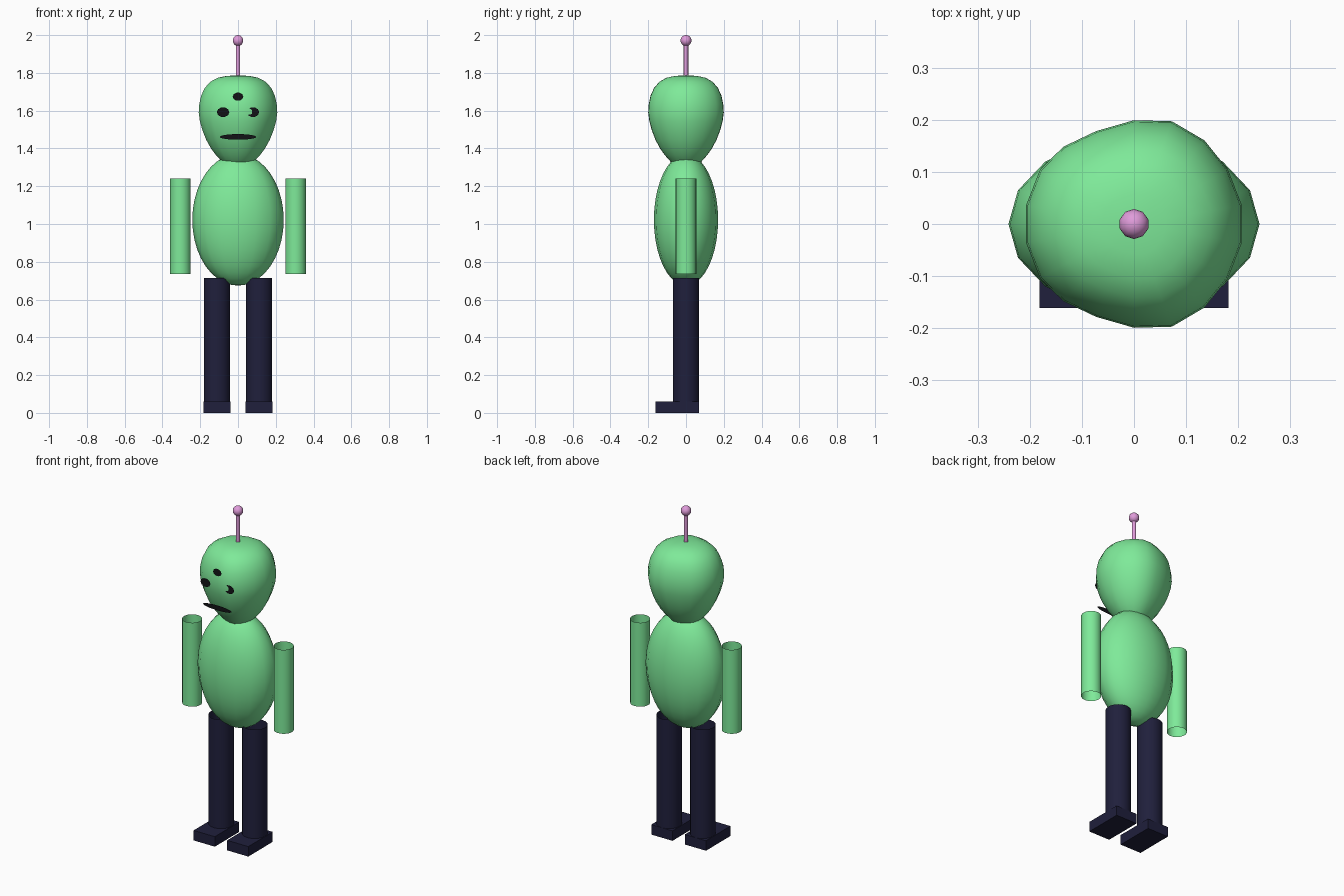
import bpy, bmesh, math
from mathutils import Matrix, Vector

if "Cube" in bpy.data.objects:
    bpy.data.objects.remove(bpy.data.objects["Cube"])


def material(name, rgb):
    m = bpy.data.materials.new(name)
    m.diffuse_color = (*rgb, 1)
    m.use_nodes = True
    m.node_tree.nodes["Principled BSDF"].inputs["Base Color"].default_value = m.diffuse_color
    return m


GREEN = material("green", (0.21, 0.82, 0.32))
NAVY = material("navy", (0.014, 0.014, 0.045))
PINK = material("pink", (0.74, 0.33, 0.70))
BLACK = material("black", (0.006, 0.006, 0.008))


def finish(name, bm, mat, smooth=True):
    me = bpy.data.meshes.new(name)
    bm.to_mesh(me)
    bm.free()
    ob = bpy.data.objects.new(name, me)
    bpy.context.collection.objects.link(ob)
    me.materials.append(mat)
    for p in me.polygons:
        p.use_smooth = smooth
    return ob


def ellipsoid(name, centre, radii, segs, rings, mat):
    bm = bmesh.new()
    m = Matrix.Translation(centre) @ Matrix.Diagonal((*radii, 1))
    bmesh.ops.create_uvsphere(bm, u_segments=segs, v_segments=rings, radius=1, matrix=m)
    return finish(name, bm, mat)


def tube(name, x, y, z0, z1, r, segs, mat):
    # open-ended cylinder
    bm = bmesh.new()
    bmesh.ops.create_cone(bm, segments=segs, radius1=r, radius2=r, depth=z1 - z0,
                          matrix=Matrix.Translation((x, y, (z0 + z1) / 2)))
    return finish(name, bm, mat)


def open_tube(*args):
    ob = tube(*args)
    bm = bmesh.new()
    bm.from_mesh(ob.data)
    caps = [f for f in bm.faces if abs(f.normal.z) > 0.9]
    bmesh.ops.delete(bm, geom=caps, context='FACES_ONLY')
    bm.to_mesh(ob.data)
    bm.free()
    return ob


def box(name, lo, hi, mat):
    lo, hi = Vector(lo), Vector(hi)
    bm = bmesh.new()
    bmesh.ops.create_cube(bm, size=1, matrix=Matrix.Translation((lo + hi) / 2)
                          @ Matrix.Diagonal((*(hi - lo), 1)))
    return finish(name, bm, mat, False)


def disc(name, x, z, rx, rz, segs, mat):
    # flat oval facing forward, just at the front of the head
    bm = bmesh.new()
    a = [2 * math.pi * i / segs for i in range(segs)]
    bm.faces.new([bm.verts.new((x + rx * math.cos(t), -0.197, z + rz * math.sin(t))) for t in a])
    return finish(name, bm, mat, False)


# Head: egg profile swept round a slightly lopsided 18-sided outline
profile = [(0.05, 1.305), (0.085, 1.33), (0.117, 1.365), (0.143, 1.40), (0.168, 1.445),
           (0.188, 1.495), (0.202, 1.545), (0.208, 1.59), (0.205, 1.635), (0.195, 1.68),
           (0.176, 1.72), (0.148, 1.752), (0.108, 1.774), (0.06, 1.784)]
half = [(0.208, 0.036), (0.181, 0.105), (0.136, 0.161), (0.073, 0.198), (0, 0.2),
        (-0.073, 0.179), (-0.136, 0.149), (-0.181, 0.105), (-0.208, 0.036)]
outline = half + [(x, -y) for x, y in reversed(half)]
bm = bmesh.new()
rows = [[bm.verts.new((x * r / 0.208, y * r / 0.208, z)) for x, y in outline] for r, z in profile]
n = len(outline)
for a, b in zip(rows, rows[1:]):
    for i in range(n):
        j = (i + 1) % n
        bm.faces.new((a[i], a[j], b[j], b[i]))
for ring, z, flip in ((rows[0], 1.298, True), (rows[-1], 1.787, False)):
    tip = bm.verts.new((0, 0, z))
    for i in range(n):
        e = (ring[i], ring[(i + 1) % n], tip)
        bm.faces.new(e[::-1] if flip else e)
finish("head", bm, GREEN)

# Torso
ellipsoid("torso", (0, 0, 1.022), (0.242, 0.17, 0.348), 16, 20, GREEN)

# Arms, legs and feet
for side, s in (("left", -1), ("right", 1)):
    open_tube(f"{side}_arm", s * 0.305, 0, 0.735, 1.24, 0.055, 18, GREEN)
    open_tube(f"{side}_leg", s * 0.112, 0, 0.004, 0.715, 0.07, 18, NAVY)
    x = sorted((s * 0.041, s * 0.182))
    box(f"{side}_foot", (x[0], -0.162, 0), (x[1], 0.07, 0.06), NAVY)

    # Eyes
    disc(f"{side}_eye", s * 0.079, 1.592, 0.033, 0.026, 10, BLACK)

# Third eye and mouth
disc("middle_eye", 0, 1.674, 0.028, 0.022, 10, BLACK)
disc("mouth", 0, 1.461, 0.096, 0.015, 20, BLACK)

# Antenna
open_tube("antenna_stem", 0, 0, 1.765, 1.96, 0.012, 10, PINK)
ellipsoid("antenna_ball", (0, 0, 1.971), (0.029, 0.029, 0.029), 10, 10, PINK)
